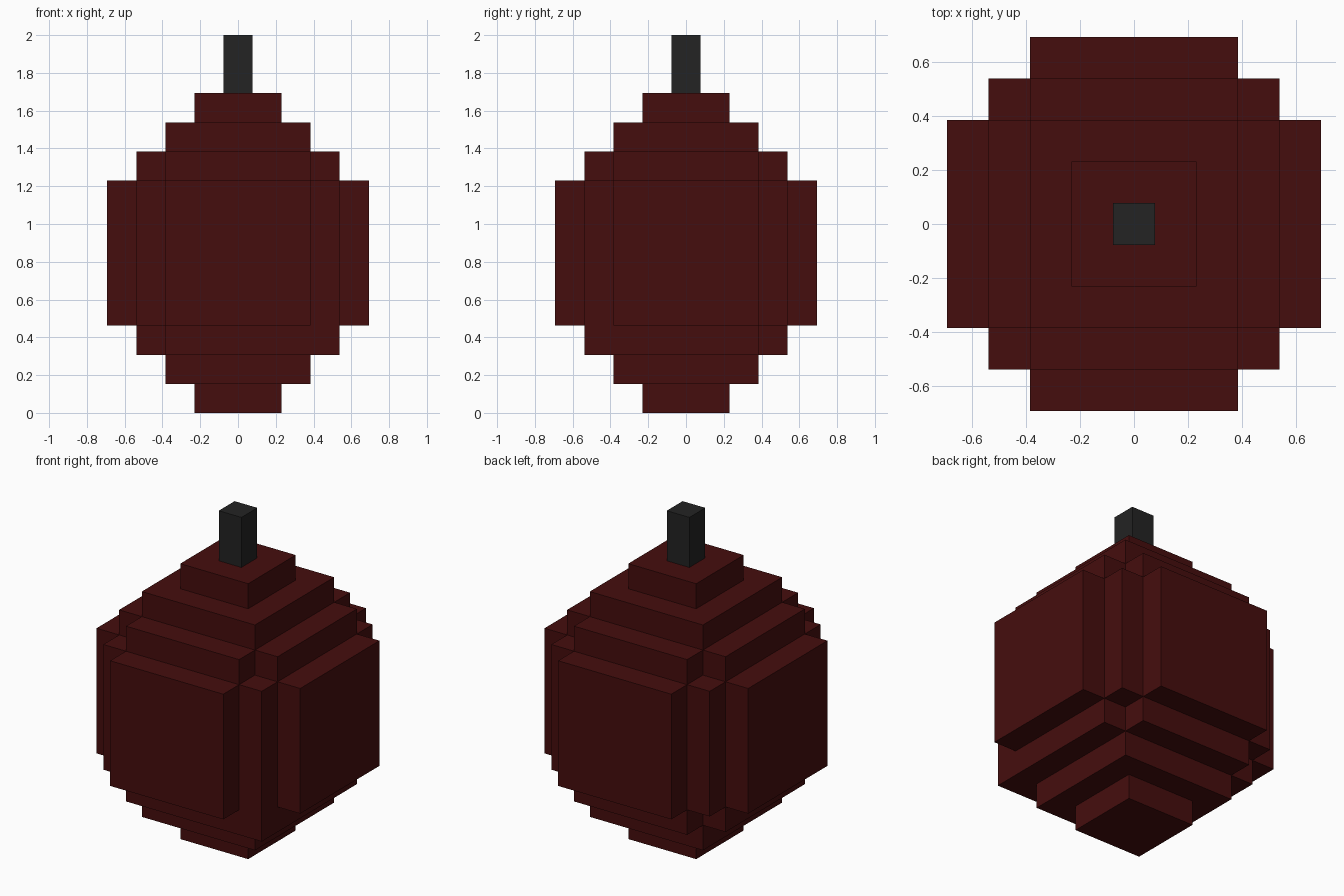
import bpy, bmesh
from mathutils import Vector

cube = bpy.data.objects.get("Cube")
if cube:
    bpy.data.objects.remove(cube)

U = 2 / 13  # one block


def material(name, rgb):
    m = bpy.data.materials.new(name)
    m.use_nodes = True
    m.diffuse_color = (*rgb, 1)
    m.node_tree.nodes["Principled BSDF"].inputs["Base Color"].default_value = (*rgb, 1)
    return m


def make_object(name, bm, mat):
    bmesh.ops.recalc_face_normals(bm, faces=bm.faces)
    mesh = bpy.data.meshes.new(name)
    bm.to_mesh(mesh)
    bm.free()
    mesh.materials.append(mat)
    obj = bpy.data.objects.new(name, mesh)
    bpy.context.collection.objects.link(obj)
    return obj


dark_red = material("dark red", (0.060, 0.004, 0.004))
charcoal = material("charcoal", (0.0168, 0.0168, 0.0168))

# Stepped body: (bottom, top, list of footprint half sizes), in blocks
ARMS = [(3.5, 2.5), (2.5, 3.5)]
BULGE = [(4.5, 2.5), (2.5, 4.5), (3.5, 3.5)]
LAYERS = [
    (0, 1, [(1.5, 1.5)]),
    (1, 2, [(2.5, 2.5)]),
    (2, 3, ARMS),
    (3, 8, BULGE),
    (8, 9, ARMS),
    (9, 10, [(2.5, 2.5)]),
    (10, 11, [(1.5, 1.5)]),
]
CUTS = [-4.5, -3.5, -2.5, -1.5, 1.5, 2.5, 3.5, 4.5]
HEIGHTS = [layer[0] for layer in LAYERS] + [11]
GRIDS = (CUTS, CUTS, HEIGHTS)


def solid(i, j, k):
    """True if the grid cell lies inside the body."""
    if not (0 <= i < 7 and 0 <= j < 7 and 0 <= k < 7):
        return False
    x = (CUTS[i] + CUTS[i + 1]) / 2
    y = (CUTS[j] + CUTS[j + 1]) / 2
    if k == 2 and x == 3 and y == -3:  # one filled lower corner
        return True
    return any(abs(x) < hx and abs(y) < hy for hx, hy in LAYERS[k][2])


# Keep only the faces between solid and empty cells
bm = bmesh.new()
verts = {}


def vert(index):
    if index not in verts:
        verts[index] = bm.verts.new([GRIDS[a][index[a]] * U for a in range(3)])
    return verts[index]


for i in range(7):
    for j in range(7):
        for k in range(7):
            if not solid(i, j, k):
                continue
            for axis in range(3):
                for side in (0, 1):
                    near = [i, j, k]
                    near[axis] += 2 * side - 1
                    if solid(*near):
                        continue
                    ring = []
                    for a, b in ((0, 0), (1, 0), (1, 1), (0, 1)):
                        c = [i, j, k]
                        c[axis] += side
                        c[(axis + 1) % 3] += a
                        c[(axis + 2) % 3] += b
                        ring.append(vert(tuple(c)))
                    bm.faces.new(ring if side else ring[::-1])
make_object("body", bm, dark_red)

# Square stem on top
bm = bmesh.new()
bmesh.ops.create_cube(bm, size=1)
bmesh.ops.scale(bm, vec=Vector((U, U, 2 * U)), verts=bm.verts)
bmesh.ops.translate(bm, vec=Vector((0, 0, 12 * U)), verts=bm.verts)
make_object("stem", bm, charcoal)
